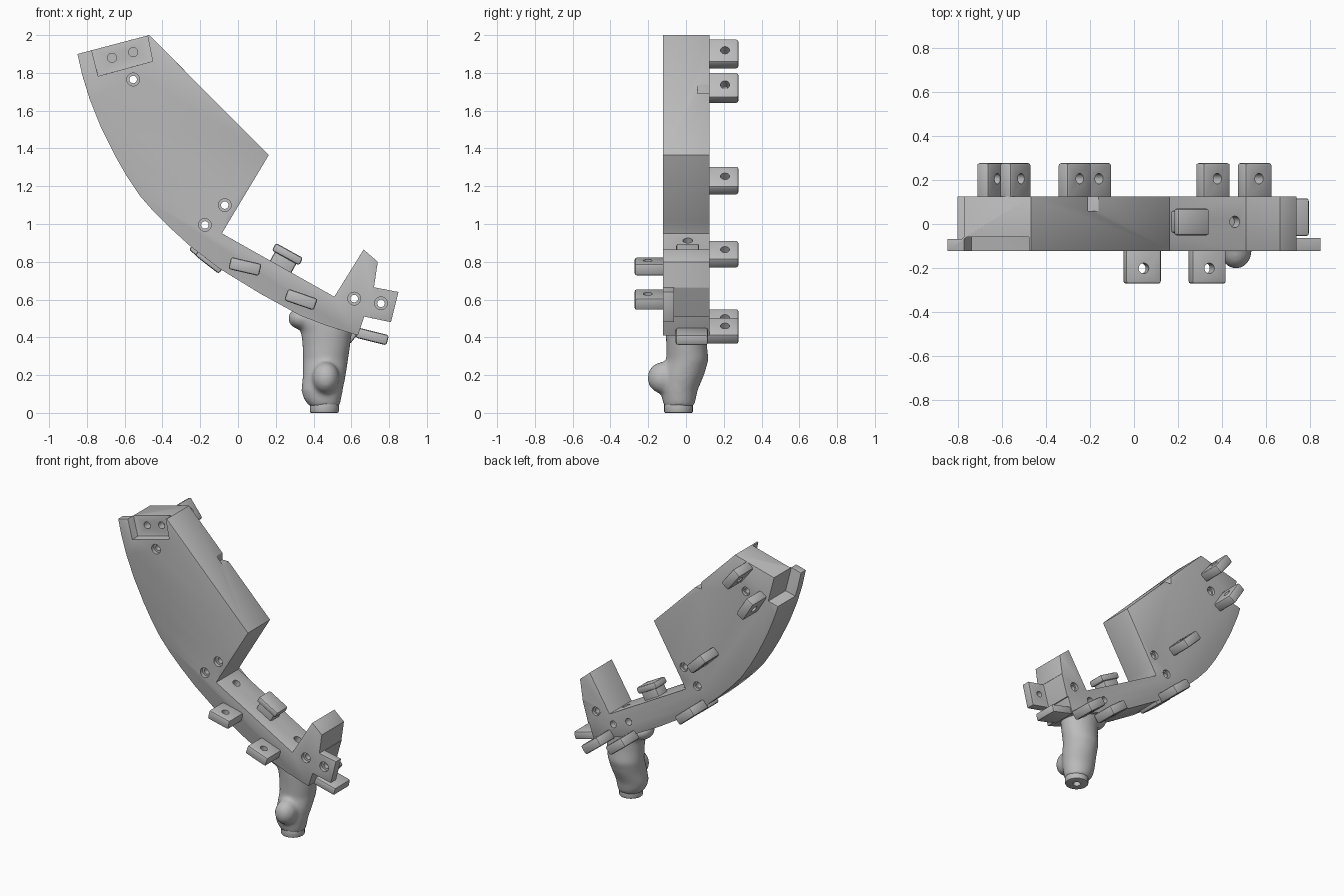
import bpy, bmesh, math
from mathutils import Matrix, Vector

if "Cube" in bpy.data.objects:
    bpy.data.objects.remove(bpy.data.objects["Cube"], do_unlink=True)

grey = bpy.data.materials.new("plain grey")
grey.use_nodes = True
grey.diffuse_color = (0.5, 0.5, 0.5, 1)
grey.node_tree.nodes["Principled BSDF"].inputs["Base Color"].default_value = (0.5, 0.5, 0.5, 1)

FRONT, BACK = -0.122, 0.125


def finish(name, bm):
    bmesh.ops.recalc_face_normals(bm, faces=bm.faces)
    mesh = bpy.data.meshes.new(name)
    bm.to_mesh(mesh)
    bm.free()
    mesh.materials.append(grey)
    obj = bpy.data.objects.new(name, mesh)
    bpy.context.collection.objects.link(obj)
    return obj


def activate(obj):
    bpy.ops.object.select_all(action='DESELECT')
    obj.select_set(True)
    bpy.context.view_layer.objects.active = obj


def modify(obj, kind, **settings):
    mod = obj.modifiers.new(kind.lower(), kind)
    for key, value in settings.items():
        setattr(mod, key, value)
    activate(obj)
    bpy.ops.object.modifier_apply(modifier=mod.name)


def cut(obj, cutter):
    cutter.hide_render = True
    modify(obj, 'BOOLEAN', operation='DIFFERENCE', solver='EXACT', object=cutter)
    bpy.data.objects.remove(cutter, do_unlink=True)


def smooth(obj, degrees=35):
    activate(obj)
    bpy.ops.object.shade_smooth_by_angle(angle=math.radians(degrees))


def prism(name, points, y0, y1):
    """Extrude an (x, z) outline from y0 to y1."""
    bm = bmesh.new()
    face = bm.faces.new([bm.verts.new((x, y0, z)) for x, z in points])
    grown = bmesh.ops.extrude_face_region(bm, geom=[face])["geom"]
    bmesh.ops.translate(bm, vec=(0, y1 - y0, 0),
                        verts=[v for v in grown if isinstance(v, bmesh.types.BMVert)])
    return finish(name, bm)


def rod(center, axis, radius, depth, name="hole_cutter"):
    bm = bmesh.new()
    turn = Vector((0, 0, 1)).rotation_difference(Vector(axis)).to_matrix().to_4x4()
    bmesh.ops.create_cone(bm, cap_ends=True, segments=20, radius1=radius, radius2=radius,
                          depth=depth, matrix=Matrix.Translation(center) @ turn)
    return finish(name, bm)


def plate(name, x, z, tilt, y0, y1, length=0.165, thick=0.065, hole=True):
    """Tilted rounded plate, descending toward +x by tilt degrees."""
    turn = Matrix.Rotation(math.radians(tilt), 4, 'Y')
    place = Matrix.Translation((x, (y0 + y1) / 2, z)) @ turn
    bm = bmesh.new()
    bmesh.ops.create_cube(bm, size=1, matrix=place @ Matrix.Diagonal((length, y1 - y0, thick, 1)))
    obj = finish(name, bm)
    modify(obj, 'BEVEL', width=0.012, segments=2)
    if hole:
        outward = 0.025 if y0 > 0 else -0.025
        where = place.to_translation() + Vector((0, outward / 2, 0))
        cut(obj, rod(where, turn @ Vector((0, 0, 1)), 0.024, 0.3))
    smooth(obj)
    return obj


# Main slab: curved outer edge, narrow neck, raised finger and end lug
curve = [(-0.85, 1.9), (-0.825, 1.79), (-0.785, 1.66), (-0.725, 1.51), (-0.65, 1.36), (-0.59, 1.255),
         (-0.52, 1.15), (-0.45, 1.07), (-0.36, 0.98), (-0.25, 0.88), (-0.1, 0.765),
         (0.12, 0.63), (0.33, 0.515), (0.46, 0.465)]
outline = curve + [(0.635, 0.41), (0.668, 0.51), (0.81, 0.48), (0.85, 0.64), (0.72, 0.665),
                   (0.74, 0.8), (0.665, 0.865), (0.51, 0.615), (-0.085, 0.95), (-0.05, 1.01),
                   (0.163, 1.365), (-0.47, 2.0)]
body = prism("main_body", outline, FRONT, BACK)

# Half-lap joints: front pocket, and the corners removed behind both lugs
laps = [([(-0.79, 1.98), (-0.74, 1.783), (-0.452, 1.862), (-0.5, 2.1)], -0.3, -0.06),
        ([(-0.79, 1.98), (-0.73, 1.743), (-0.95, 1.69), (-1, 1.98)], -0.068, 0.3),
        ([(0.66, 0.45), (0.722, 0.664), (0.9, 0.7), (0.9, 0.4)], -0.064, 0.3),
        ([(-0.21, 1.8), (-0.21, 1.69), (-0.16, 1.69), (-0.1, 1.75)], 0.06, 0.3)]
for points, y0, y1 in laps:
    cut(body, prism("lap_cutter", points, y0, y1))
modify(body, 'BEVEL', width=0.008, segments=2, limit_method='ANGLE', angle_limit=math.radians(35))

# Countersunk bolt holes through the slab
for x, z in [(-0.555, 1.765), (-0.175, 0.995), (-0.07, 1.1), (0.615, 0.605), (0.757, 0.58)]:
    cut(body, rod((x, 0, z), (0, 1, 0), 0.02, 0.5))
    cut(body, rod((x, FRONT, z), (0, 1, 0), 0.034, 0.05))
    if x < 0.7:
        cut(body, rod((x, BACK, z), (0, 1, 0), 0.03, 0.04))

# Blind holes in the pocket, the back and the upper edge of the neck
for x, y, z in [(-0.667, -0.06, 1.88), (-0.555, -0.06, 1.91), (0.36, BACK, 0.6), (0.48, BACK, 0.55)]:
    cut(body, rod((x, y, z), (0, 1, 0), 0.024, 0.1))
for x, z in [(-0.02, 0.91), (0.46, 0.645)]:
    cut(body, rod((x, 0.01, z), (0.5, 0, 0.87), 0.026, 0.1))
smooth(body, 30)

# Pierced plates on the back face
for i, (x, z, tilt) in enumerate([(-0.54, 1.9, 52), (-0.65, 1.72, 58), (-0.27, 1.23, 45),
                                  (-0.18, 0.84, 40), (0.36, 0.48, 38), (0.55, 0.435, 38)]):
    plate(f"back_plate_{i + 1}", x, z, tilt, BACK - 0.015, 0.278, 0.155)

# Pierced plates on the front face
plate("front_plate_upper", 0.037, 0.775, 13, -0.272, FRONT + 0.015)
plate("front_plate_lower", 0.333, 0.6, 19, -0.272, FRONT + 0.015)

# Edge clips
plate("neck_clip", 0.262, 0.84, 29, -0.052, 0.07, 0.165, 0.045, False)
plate("neck_clip_stem", 0.235, 0.79, 29, -0.04, 0.06, 0.13, 0.14, False)
plate("end_clip", 0.71, 0.405, 14, -0.055, 0.117, 0.17, 0.055, False)
plate("under_clip", -0.15, 0.805, 38, -0.05, 0.12, 0.16, 0.05, False)

# Hand grip: stacked ellipses (z, x centre, y centre, x radius, y radius)
rings = [(0.035, 0.457, -0.037, 0.08, 0.08), (0.075, 0.447, -0.037, 0.1, 0.09),
         (0.12, 0.445, -0.036, 0.11, 0.098), (0.2, 0.457, -0.016, 0.114, 0.112),
         (0.28, 0.463, 0.008, 0.12, 0.112), (0.36, 0.468, 0.003, 0.127, 0.108),
         (0.43, 0.468, 0, 0.135, 0.108), (0.48, 0.455, 0, 0.15, 0.108), (0.54, 0.43, 0, 0.12, 0.1)]
bm = bmesh.new()
loops = []
for z, cx, cy, rx, ry in rings:
    angles = [math.tau * k / 24 for k in range(24)]
    loops.append([bm.verts.new((cx + rx * math.cos(a), cy + ry * math.sin(a), z)) for a in angles])
for low, high in zip(loops, loops[1:]):
    for k in range(24):
        bm.faces.new((low[k], low[k - 1], high[k - 1], high[k]))
bm.faces.new(loops[0])
bm.faces.new(loops[-1])
# Thumb swell at the front and bridge up to the neck
for center, radius, scale in [((0.465, -0.12, 0.185), 0.085, (0.85, 1, 1)),
                              ((0.34, 0, 0.5), 0.075, (1, 1.2, 0.8))]:
    bmesh.ops.create_uvsphere(bm, u_segments=20, v_segments=12, radius=radius,
                              matrix=Matrix.Translation(center) @ Matrix.Diagonal((*scale, 1)))
grip = finish("hand_grip", bm)
modify(grip, 'REMESH', mode='VOXEL', voxel_size=0.012)
modify(grip, 'SMOOTH', factor=0.5, iterations=8)
smooth(grip, 180)

# Collar at the foot of the grip
collar = rod((0.457, -0.04, 0.03), (0, 0, 1), 0.077, 0.06, "grip_collar")
modify(collar, 'BEVEL', width=0.008, segments=2, limit_method='ANGLE')
cut(collar, rod((0.457, -0.04, 0), (0, 0, 1), 0.025, 0.06))
smooth(collar)
